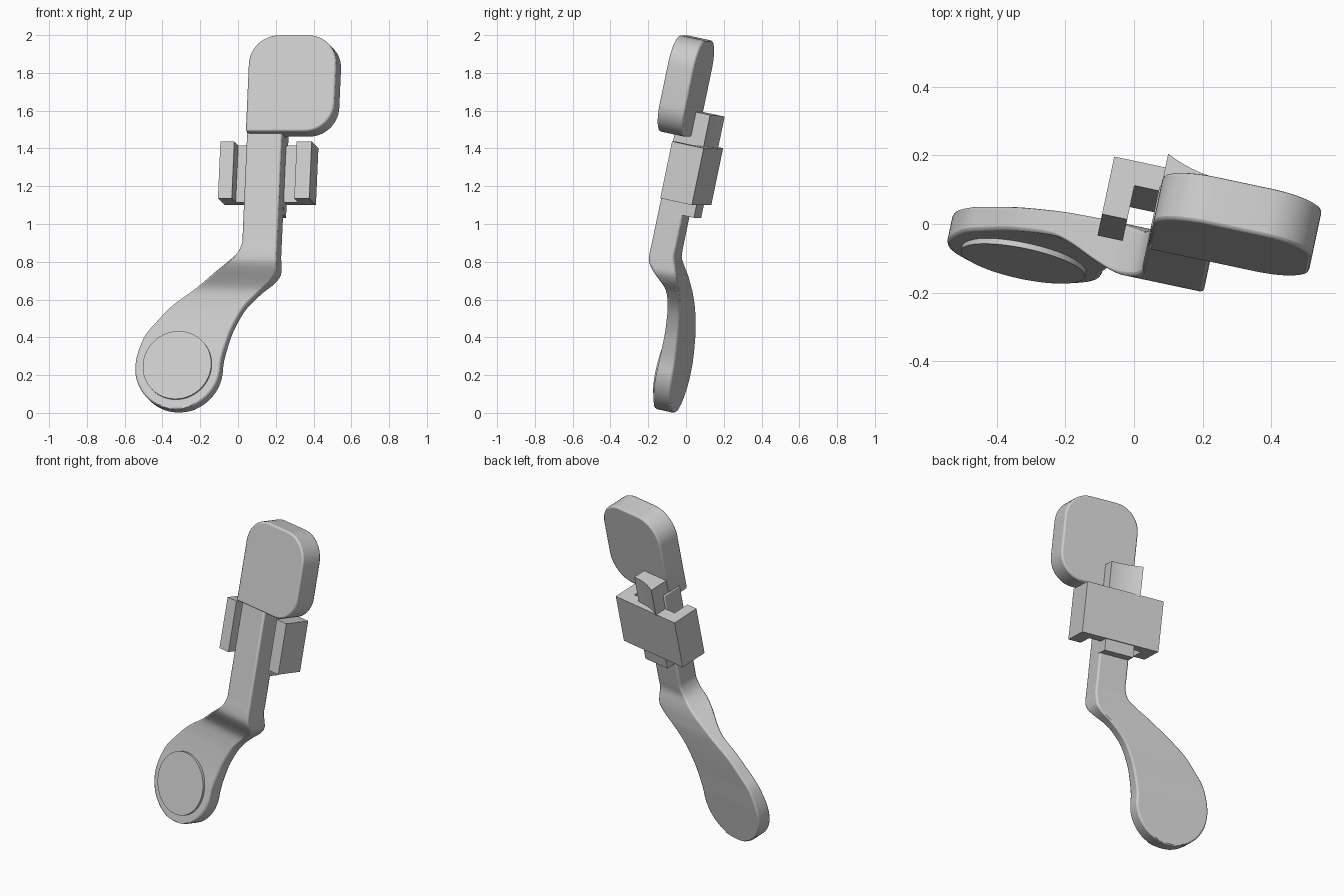
import bpy, bmesh
from math import sin, cos, pi, radians
from mathutils import Matrix

cube = bpy.data.objects.get("Cube")
if cube:
    bpy.data.objects.remove(cube, do_unlink=True)

# One plain grey for every part
grey = bpy.data.materials.new("plain_grey")
grey.use_nodes = True
colour = (0.6, 0.6, 0.6, 1)
grey.diffuse_color = colour
grey.node_tree.nodes["Principled BSDF"].inputs["Base Color"].default_value = colour

# Parts are built upright, then the whole lever is turned and leaned back
POSE = Matrix.Rotation(radians(-12), 4, "Z") @ Matrix.Rotation(radians(-12), 4, "X")


def finish(name, bm, bevel=0):
    bmesh.ops.recalc_face_normals(bm, faces=bm.faces)
    mesh = bpy.data.meshes.new(name)
    bm.to_mesh(mesh)
    bm.free()
    mesh.materials.append(grey)
    obj = bpy.data.objects.new(name, mesh)
    bpy.context.collection.objects.link(obj)
    obj.matrix_world = POSE
    bpy.ops.object.select_all(action="DESELECT")
    obj.select_set(True)
    bpy.context.view_layer.objects.active = obj
    bpy.ops.object.shade_smooth_by_angle(angle=radians(35))
    if bevel:
        mod = obj.modifiers.new("soft_edges", "BEVEL")
        mod.width = bevel
        mod.segments = 2
        mod.limit_method = "ANGLE"
        mod.angle_limit = radians(50)
        mod.use_clamp_overlap = False
    return obj


def prism(name, outline, low, high, upright=True, bevel=0):
    """Extrude a plan outline upward, or a front outline backward."""
    bm = bmesh.new()
    rings = [[bm.verts.new((a, b, d) if upright else (a, d, b)) for a, b in outline]
             for d in (low, high)]
    for ring in rings:
        bm.faces.new(ring)
    n = len(outline)
    for i in range(n):
        j = (i + 1) % n
        bm.faces.new((rings[0][i], rings[0][j], rings[1][j], rings[1][i]))
    return finish(name, bm, bevel)


def rect(x0, x1, y0, y1):
    return [(x0, y0), (x1, y0), (x1, y1), (x0, y1)]


def arc(cx, cy, r, start, end, steps):
    return [(cx + r * cos(start + (end - start) * i / steps),
             cy + r * sin(start + (end - start) * i / steps)) for i in range(steps + 1)]


def smooth_row(keys, h):
    """Cubic interpolation of a table of cross-sections at height h."""
    def slope(i, c):
        if i in (0, len(keys) - 1):
            return 0
        a, b = keys[i - 1], keys[i + 1]
        return (b[c] - a[c]) / (b[0] - a[0])
    i = max(k for k in range(len(keys) - 1) if keys[k][0] <= h)
    a, b = keys[i], keys[i + 1]
    d = b[0] - a[0]
    t = (h - a[0]) / d
    return [a[c] * (2*t**3 - 3*t*t + 1) + b[c] * (3*t*t - 2*t**3)
            + d * (slope(i, c) * (t**3 - 2*t*t + t) + slope(i + 1, c) * (t**3 - t*t))
            for c in range(1, 5)]


# Lever arm: round paddle, S-bend and straight stem in one loft
# columns: height, left edge, right edge, front, back
keys = [
    (.204, -.522, -.062, -.215, -.125),
    (.365, -.484, -.029, -.207, -.130),
    (.460, -.412, .010, -.205, -.132),
    (.540, -.336, .060, -.206, -.135),
    (.620, -.225, .142, -.216, -.140),
    (.664, -.160, .200, -.245, -.147),
    (.707, -.096, .234, -.283, -.155),
    (.750, -.030, .239, -.314, -.168),
    (.800, .026, .239, -.321, -.185),
    (.860, .050, .239, -.320, -.185),
    (.900, .050, .239, -.320, -.185),
]
CX, CZ, R = -.292, .204, .23
rows = []
for i in range(16):
    a = radians(-87) * (1 - i / 16)
    rows.append((CZ + R * sin(a), CX - R * cos(a), CX + R * cos(a),
                 -.215 + .03 * R * sin(a), -.125 - .015 * R * sin(a)))
STEPS = 44
for i in range(STEPS):
    h = keys[0][0] + (keys[-1][0] - keys[0][0]) * i / STEPS
    rows.append((h, *smooth_row(keys, h)))
rows += [keys[-1], (1.5, *keys[-1][1:])]

bm = bmesh.new()
previous = None
for h, left, right, front, back in rows:
    ring = [bm.verts.new(p) for p in
            ((left, front, h), (right, front, h), (right, back, h), (left, back, h))]
    if previous:
        for i in range(4):
            j = (i + 1) % 4
            bm.faces.new((previous[i], previous[j], ring[j], ring[i]))
    else:
        bm.faces.new(ring)
    previous = ring
bm.faces.new(previous)
finish("lever_arm", bm, .01)

# Raised disc on the paddle
bm = bmesh.new()
place = (Matrix.Translation((CX, -.214, .21)) @ Matrix.Rotation(radians(-2), 4, "X")
         @ Matrix.Rotation(pi / 2, 4, "X"))
bmesh.ops.create_cone(bm, cap_ends=True, segments=64, radius1=.185, radius2=.185,
                      depth=.03, matrix=place)
finish("paddle_disc", bm)

# Head pad: three rounded corners, square where it meets the stem's left edge
L, T, B, W, r = .054, 1.966, 1.445, .527, .155
pad = [(L, B)]
pad += arc(W - r, B + r, r, -pi / 2, 0, 12)
pad += arc(W - r, T - r, r, 0, pi / 2, 12)
pad += arc(L + r, T - r, r, pi / 2, pi, 12)
prism("head_pad", pad, -.372, -.228, upright=False, bevel=.01)

# U-shaped bracket around the stem
bracket = [(-.097, -.29), (-.022, -.29), (-.022, -.187), (.316, -.187),
           (.316, -.29), (.397, -.29), (.397, -.115), (-.097, -.115)]
prism("bracket", bracket, 1.10, 1.408)

# Upper hook with a hollow back, and lower tab
hollow = [(.055 + .185 * t, -.11 - .04 * t - .05 * t * (1 - t))
          for t in (i / 10 for i in range(11))]
prism("upper_hook", [(.24, -.23), (.055, -.23)] + hollow, 1.40, 1.58)
prism("lower_tab", rect(.055, .24, -.2, -.123), 1.03, 1.11)
